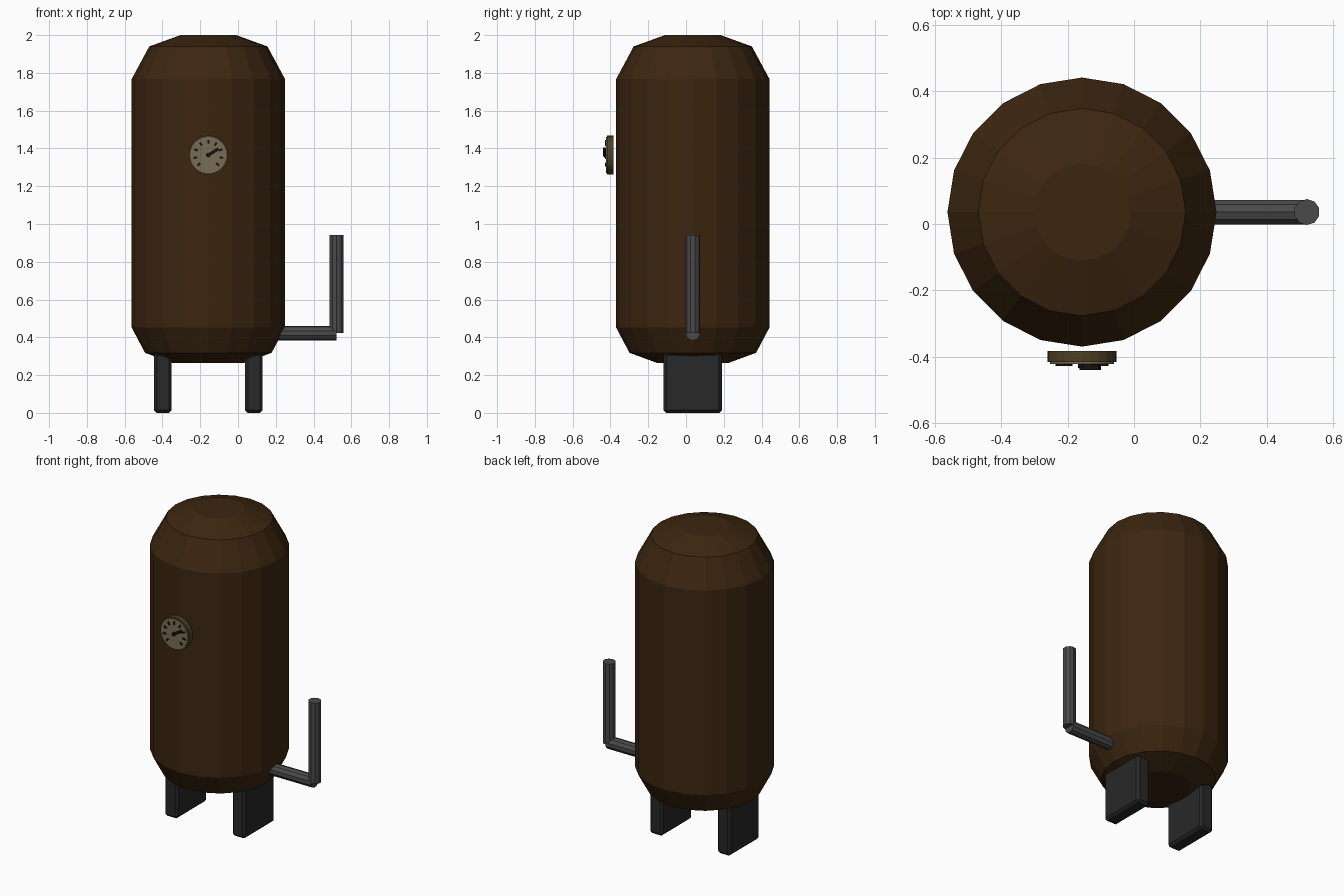
import bpy, bmesh, math
from mathutils import Matrix, Vector

if "Cube" in bpy.data.objects:
    bpy.data.objects.remove(bpy.data.objects["Cube"])


def material(name, rgb):
    m = bpy.data.materials.new(name)
    m.diffuse_color = (*rgb, 1)
    m.use_nodes = True
    m.node_tree.nodes["Principled BSDF"].inputs["Base Color"].default_value = m.diffuse_color
    return m


BROWN = material("dark brown paint", (0.045, 0.019, 0.005))
GREY = material("pipe grey", (0.068, 0.068, 0.068))
BLACK = material("leg charcoal", (0.021, 0.021, 0.021))
BRASS = material("dull brass", (0.075, 0.052, 0.018))
CREAM = material("dial cream", (0.19, 0.15, 0.09))
INK = material("dial ink", (0.008, 0.006, 0.005))

CX, CY = -0.157, 0.036      # tank axis
GZ = 1.365                  # gauge height


def finish(bm, name, mat):
    bmesh.ops.recalc_face_normals(bm, faces=bm.faces)
    me = bpy.data.meshes.new(name)
    bm.to_mesh(me)
    bm.free()
    me.materials.append(mat)
    ob = bpy.data.objects.new(name, me)
    bpy.context.collection.objects.link(ob)
    return ob


def cylinder(name, a, b, r, sides, mat):
    a, b = Vector(a), Vector(b)
    rot = (b - a).to_track_quat('Z', 'Y').to_matrix().to_4x4()
    bm = bmesh.new()
    bmesh.ops.create_cone(bm, cap_ends=True, segments=sides, radius1=r, radius2=r,
                          depth=(b - a).length,
                          matrix=Matrix.Translation((a + b) / 2) @ rot)
    return finish(bm, name, mat)


def box(name, centre, size, mat, rot=Matrix(), bevel=0):
    bm = bmesh.new()
    bmesh.ops.create_cube(bm, size=1, matrix=Matrix.Translation(centre) @ rot
                          @ Matrix.Diagonal((*size, 1)))
    if bevel:
        bmesh.ops.bevel(bm, geom=bm.edges[:], offset=bevel, segments=1,
                        affect='EDGES', profile=0.5)
    return finish(bm, name, mat)


# Tank: faceted profile turned around its axis
profile = [(0.19, 0.265), (0.335, 0.318), (0.406, 0.452),
           (0.406, 1.767), (0.313, 1.94), (0.147, 2.0)]
N = 20
bm = bmesh.new()
rings = [[bm.verts.new((CX + r * math.cos(2 * math.pi * i / N),
                        CY + r * math.sin(2 * math.pi * i / N), z))
          for i in range(N)] for r, z in profile]
for lo, hi in zip(rings, rings[1:]):
    for i in range(N):
        j = (i + 1) % N
        bm.faces.new((lo[i], lo[j], hi[j], hi[i]))
bm.faces.new(rings[0])
bm.faces.new(rings[-1])
finish(bm, "tank", BROWN)

# Legs: two bevelled slabs
for side, label in ((-1, "left"), (1, "right")):
    box(label + "_leg", (CX + side * 0.241, CY, 0.16), (0.094, 0.31, 0.32),
        BLACK, bevel=0.015)

# Outlet pipe: horizontal run and riser
cylinder("horizontal_pipe", (0.1, CY, 0.422), (0.522, CY, 0.422), 0.039, 10, GREY)
cylinder("riser_pipe", (0.522, CY, 0.422), (0.522, CY, 0.942), 0.039, 10, GREY)

# Gauge body and dial
cylinder("gauge_body", (CX, -0.383, GZ), (CX, -0.417, GZ), 0.104, 24, BRASS)
cylinder("gauge_dial", (CX, -0.416, GZ), (CX, -0.423, GZ), 0.096, 24, CREAM)

# Tick marks over a 270 degree sweep
for k in range(9):
    a = math.radians(225 - k * 270 / 8)
    box("tick_mark", (CX + 0.07 * math.cos(a), -0.4255, GZ + 0.07 * math.sin(a)),
        (0.02, 0.007, 0.011), INK, Matrix.Rotation(-a, 4, 'Y'))

# Needle
a = math.radians(32)
box("gauge_needle", (CX + 0.03 * math.cos(a), -0.431, GZ + 0.03 * math.sin(a)),
    (0.066, 0.018, 0.016), INK, Matrix.Rotation(-a, 4, 'Y'))
cylinder("needle_hub", (CX, -0.42, GZ), (CX, -0.435, GZ), 0.012, 10, INK)
